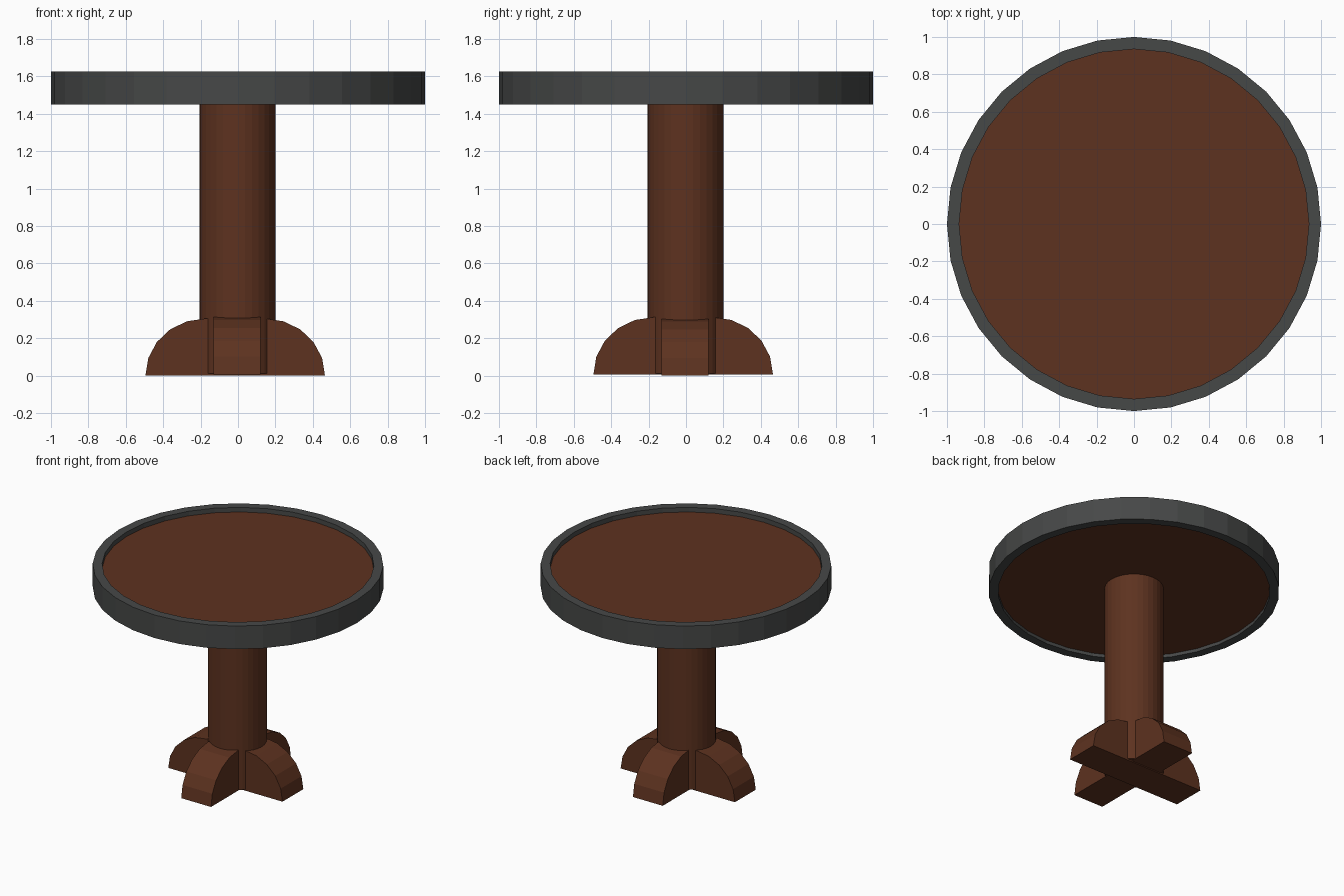
import bpy, bmesh, math
from mathutils import Matrix

if "Cube" in bpy.data.objects:
    bpy.data.objects.remove(bpy.data.objects["Cube"])

def material(name, rgb):
    m = bpy.data.materials.new(name)
    m.diffuse_color = (*rgb, 1)
    m.use_nodes = True
    m.node_tree.nodes["Principled BSDF"].inputs["Base Color"].default_value = m.diffuse_color
    return m

wood = material("dark_wood", (0.11, 0.032, 0.014))
metal = material("dark_metal", (0.062, 0.065, 0.064))

def finish(name, bm, mat):
    bmesh.ops.recalc_face_normals(bm, faces=bm.faces)
    me = bpy.data.meshes.new(name)
    bm.to_mesh(me)
    bm.free()
    me.materials.append(mat)
    ob = bpy.data.objects.new(name, me)
    bpy.context.collection.objects.link(ob)
    return ob

def cylinder(name, r, z0, z1, mat, x=0, y=0, n=32):
    bm = bmesh.new()
    # rotated so a vertex lies on every axis
    pts = [(x + r * math.cos(math.tau * i / n), y + r * math.sin(math.tau * i / n), z0) for i in range(n)]
    face = bm.faces.new([bm.verts.new(p) for p in pts])
    ext = bmesh.ops.extrude_face_region(bm, geom=[face], use_keep_orig=True)
    top = [v for v in ext["geom"] if isinstance(v, bmesh.types.BMVert)]
    bmesh.ops.translate(bm, verts=top, vec=(0, 0, z1 - z0))
    return finish(name, bm, mat)

def ring(name, ro, ri, z0, z1, mat, n=32):
    bm = bmesh.new()
    profile = [(ro, z0), (ro, z1), (ri, z1), (ri, z0)]
    loops = [[bm.verts.new((r * math.cos(math.tau * i / n), r * math.sin(math.tau * i / n), z))
              for r, z in profile] for i in range(n)]
    for i in range(n):
        a, b = loops[i], loops[(i + 1) % n]
        for j in range(4):
            k = (j + 1) % 4
            bm.faces.new((a[j], b[j], b[k], a[k]))
    return finish(name, bm, mat)

def foot_beam(name, base, turn):
    # rounded-end beam: quarter arcs either side of a flat middle
    arc = [(0.16 + 0.32 * math.cos(math.radians(18 * i)), 0.305 * math.sin(math.radians(18 * i)))
           for i in range(6)]
    outline = arc + [(-x, z) for x, z in reversed(arc)]
    bm = bmesh.new()
    face = bm.faces.new([bm.verts.new((x, -0.125, z + base)) for x, z in outline])
    ext = bmesh.ops.extrude_face_region(bm, geom=[face], use_keep_orig=True)
    far = [v for v in ext["geom"] if isinstance(v, bmesh.types.BMVert)]
    bmesh.ops.translate(bm, verts=far, vec=(0, 0.25, 0))
    bm.transform(Matrix.Rotation(turn, 4, 'Z'))
    ob = finish(name, bm, wood)
    # beams sit slightly off-centre along their length
    shift = Matrix.Rotation(turn, 4, 'Z').col[0].xyz * -0.015
    perp = Matrix.Rotation(turn, 4, 'Z').col[1].xyz
    ob.location = shift + Matrix.Diagonal((abs(perp.x), abs(perp.y), 0)) @ \
        type(shift)((-0.005, -0.005, 0))
    return ob

# Table top: banded rim with recessed panel
ring("tabletop_rim", 1.0, 0.935, 1.45, 1.625, metal)
cylinder("tabletop_panel", 0.935, 1.475, 1.59, wood)

# Pedestal
cylinder("column", 0.203, 0.01, 1.48, wood, x=-0.003, y=-0.003)

# Crossed feet
foot_beam("foot_beam_side_to_side", 0.0, 0)
foot_beam("foot_beam_front_to_back", 0.007, math.pi / 2)
